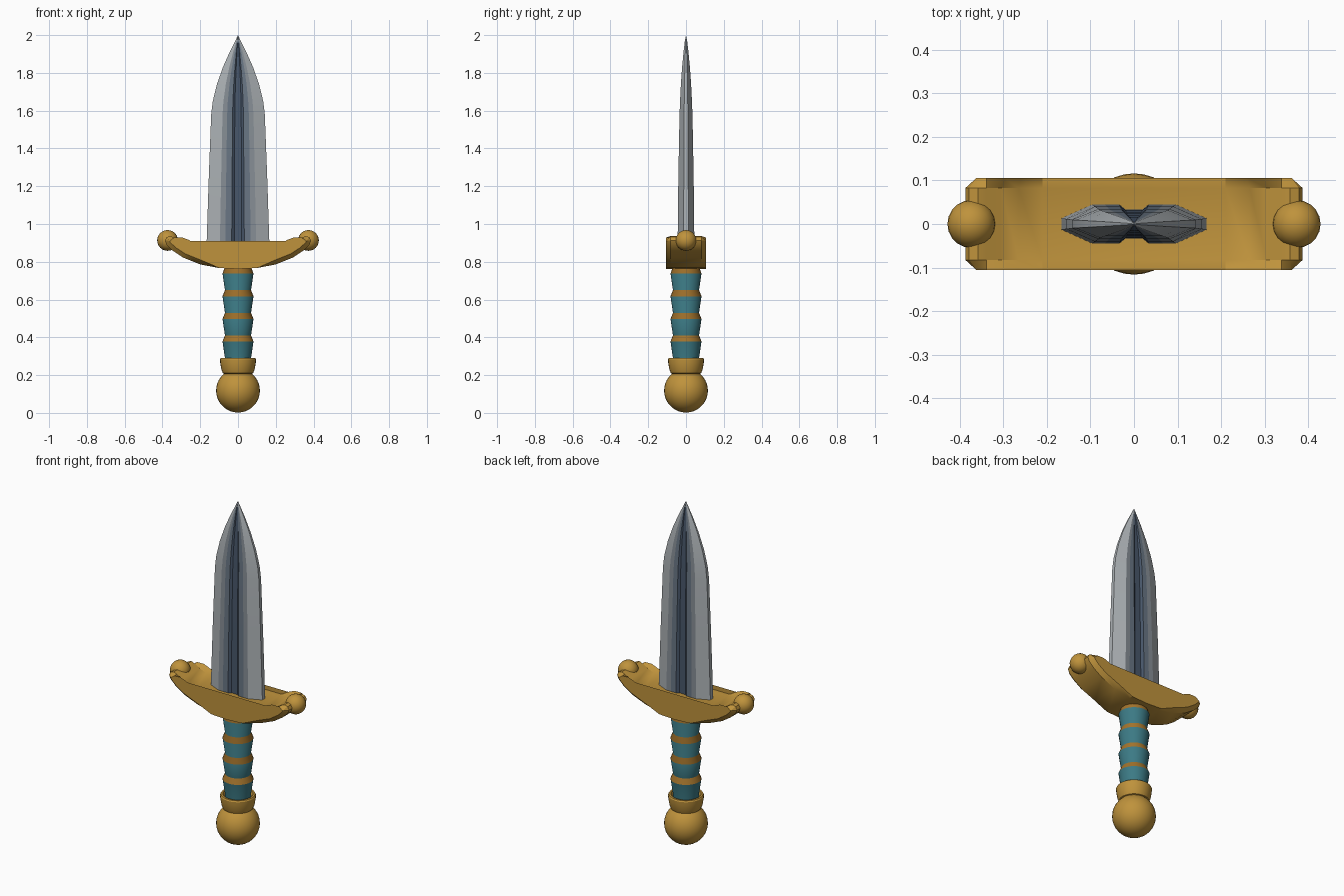
import bpy, bmesh, math

if "Cube" in bpy.data.objects:
    bpy.data.objects.remove(bpy.data.objects["Cube"])


def material(name, rgb):
    m = bpy.data.materials.new(name)
    m.diffuse_color = (*rgb, 1)
    m.use_nodes = True
    m.node_tree.nodes["Principled BSDF"].inputs["Base Color"].default_value = m.diffuse_color
    return m


GOLD = material("gold", (0.52, 0.29, 0.045))
BRONZE = material("bronze", (0.36, 0.17, 0.025))
TEAL = material("teal", (0.045, 0.195, 0.235))
SILVER = material("silver", (0.41, 0.44, 0.46))
STEEL = material("steel", (0.24, 0.27, 0.30))
SLATE = material("slate", (0.14, 0.18, 0.23))
DARK = material("dark slate", (0.065, 0.095, 0.145))


def finish(name, bm, mats, angle=30):
    bmesh.ops.recalc_face_normals(bm, faces=bm.faces[:])
    mesh = bpy.data.meshes.new(name)
    bm.to_mesh(mesh)
    bm.free()
    for m in mats:
        mesh.materials.append(m)
    ob = bpy.data.objects.new(name, mesh)
    bpy.context.collection.objects.link(ob)
    bpy.ops.object.select_all(action='DESELECT')
    ob.select_set(True)
    bpy.context.view_layer.objects.active = ob
    bpy.ops.object.shade_smooth_by_angle(angle=math.radians(angle))
    return ob


def skin(bm, rings, pick):
    """Bridge closed rings; pick(ring, side) gives the material index."""
    n = len(rings[0])
    for r, (a, b) in enumerate(zip(rings, rings[1:])):
        for i in range(n):
            j = (i + 1) % n
            bm.faces.new((a[i], a[j], b[j], b[i])).material_index = pick(r, i)


def lathe(name, profile, mats, pick=lambda r, i: 0, sides=32):
    bm = bmesh.new()
    rings = [[bm.verts.new((r * math.cos(2 * math.pi * k / sides),
                            r * math.sin(2 * math.pi * k / sides), z))
              for k in range(sides)] for r, z in profile]
    skin(bm, rings, pick)
    bm.faces.new(rings[0])
    bm.faces.new(rings[-1])
    return finish(name, bm, mats)


def ball(name, x, z, radius, segments, rings):
    bm = bmesh.new()
    bmesh.ops.create_uvsphere(bm, u_segments=segments, v_segments=rings, radius=radius)
    bmesh.ops.translate(bm, verts=bm.verts[:], vec=(x, 0, z))
    return finish(name, bm, [GOLD], 50)


# Pommel and its cupped collar
ball("pommel", 0, 0.118, 0.116, 32, 18)
lathe("pommel_collar", [(0.06, 0.20), (0.080, 0.21), (0.088, 0.23), (0.094, 0.265),
                        (0.095, 0.283), (0.091, 0.29), (0.080, 0.29), (0.073, 0.27)], [GOLD])

# Grip: flared wrapped segments separated by sloping bands
grip = [(0.069, 0.27)]
for low, high in ((0.29, 0.378), (0.41, 0.497), (0.53, 0.617), (0.65, 0.738)):
    grip += [(0.069, low), (0.082, high)]
grip += [(0.070, 0.77), (0.070, 0.80)]
lathe("grip", grip, [TEAL, BRONZE], lambda r, i: 1 if r % 2 == 0 and r > 0 or r > 8 else 0)

# Crossguard: curved half profile mirrored, extruded, chamfered front and back
half = [(0.10, 0.767), (0.20, 0.786), (0.29, 0.822), (0.345, 0.858), (0.378, 0.89),
        (0.387, 0.912), (0.378, 0.930), (0.358, 0.936), (0.338, 0.928),
        (0.305, 0.908), (0.265, 0.893), (0.21, 0.886)]
outline = [(0, 0.762)] + half + [(-x, z) for x, z in reversed(half)]
bm = bmesh.new()
front = [bm.verts.new((x, -0.105, z)) for x, z in outline]
back = [bm.verts.new((x, 0.105, z)) for x, z in outline]
skin(bm, [front, back], lambda r, i: 0)
caps = [bm.faces.new(front), bm.faces.new(back)]
rim = [e for f in caps for e in f.edges]
bmesh.ops.bevel(bm, geom=rim, offset=0.023, segments=1, affect='EDGES', clamp_overlap=True)
finish("crossguard", bm, [GOLD])

# Ball finials on the guard tips
for side, label in ((-1, "left"), (1, "right")):
    ball("guard_ball_" + label, side * 0.373, 0.913, 0.055, 20, 12)

# Blade: hexagonal section with a sunken fuller on both faces
quarter = [(0.168, 0.013), (0.097, 0.045), (0.068, 0.045), (0.034, 0.045), (0.020, 0.034)]
right = quarter + [(0, 0.034)]
upper = right + [(-x, y) for x, y in reversed(quarter)]
section = upper + [(-x, -y) for x, y in upper]
stations = [(0.84, 1.0, 1.0), (1.25, 0.92, 0.90), (1.58, 0.845, 0.76), (1.65, 0.795, 0.70),
            (1.74, 0.665, 0.60), (1.83, 0.475, 0.46), (1.91, 0.265, 0.29), (1.965, 0.10, 0.15)]
bands = [0, 1, 2, 3, 3]
bands = bands + bands[::-1] + [0]
bm = bmesh.new()
rings = [[bm.verts.new((x * w, y * t, z)) for x, y in section] for z, w, t in stations]
skin(bm, rings, lambda r, i: bands[i % 11])
bm.faces.new(rings[0])
tip = bm.verts.new((0, 0, 2.0))
for i, v in enumerate(rings[-1]):
    f = bm.faces.new((v, rings[-1][(i + 1) % len(section)], tip))
    f.material_index = 1 if bands[i % 11] else 0
finish("blade", bm, [SILVER, STEEL, SLATE, DARK], 20)
